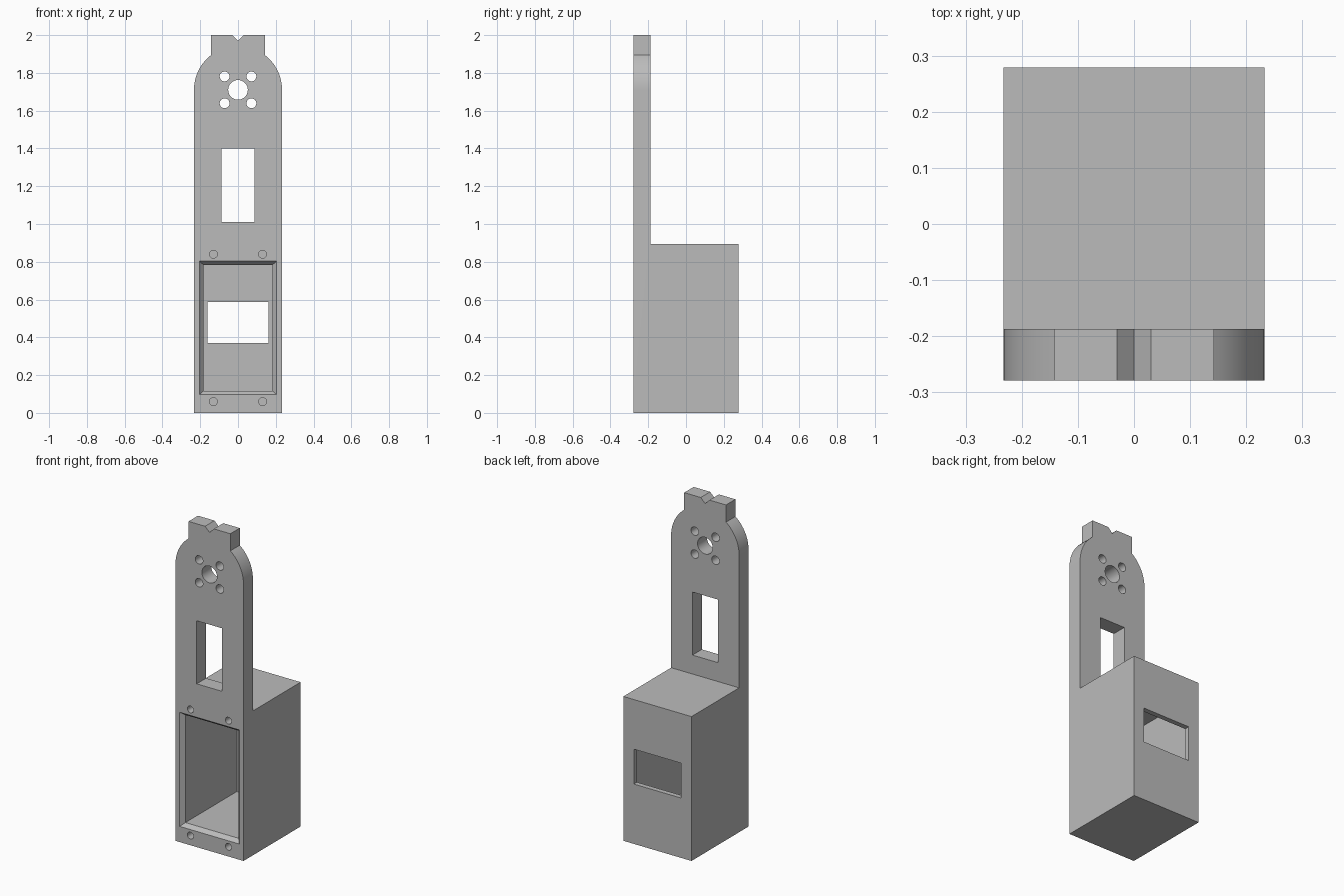
import bpy, bmesh
from math import sin, cos, acos, pi

cube = bpy.data.objects.get("Cube")
if cube:
    bpy.data.objects.remove(cube, do_unlink=True)

W, FRONT, BACK = 0.233, -0.279, 0.279   # half width, front and back planes
PLATE_BACK, BOX_TOP = -0.187, 0.893
HUB_Z = 1.71

grey = bpy.data.materials.new("plain grey")
grey.use_nodes = True
GREY = (0.5, 0.5, 0.5, 1)
grey.diffuse_color = GREY
grey.node_tree.nodes["Principled BSDF"].inputs["Base Color"].default_value = GREY


def loft(name, sections):
    """Solid through matching (y, [(x, z), ...]) sections, capped at both ends."""
    bm = bmesh.new()
    rings = [[bm.verts.new((x, y, z)) for x, z in pts] for y, pts in sections]
    for a, b in zip(rings, rings[1:]):
        n = len(a)
        for i in range(n):
            j = (i + 1) % n
            bm.faces.new((a[i], a[j], b[j], b[i]))
    bm.faces.new(rings[0])
    bm.faces.new(rings[-1])
    bmesh.ops.recalc_face_normals(bm, faces=bm.faces)
    mesh = bpy.data.meshes.new(name)
    bm.to_mesh(mesh)
    bm.free()
    mesh.materials.append(grey)
    obj = bpy.data.objects.new(name, mesh)
    bpy.context.collection.objects.link(obj)
    return obj


def rect(half, z0, z1):
    return [(-half, z0), (half, z0), (half, z1), (-half, z1)]


def prism(name, pts, y0, y1):
    return loft(name, [(y0, pts), (y1, pts)])


def hole(name, x, z, r, y1, n=32):
    pts = [(x + r * cos(2 * pi * i / n), z + r * sin(2 * pi * i / n)) for i in range(n)]
    return prism(name, pts, FRONT - 0.1, y1)


# Front outline: straight sides, round shoulders, notched tab on top
tab = 0.143
sweep = acos(tab / W)
right = [(W, 0)]
right += [(W * cos(sweep * i / 16), HUB_Z + W * sin(sweep * i / 16)) for i in range(17)]
right += [(tab, 2), (0.03, 2)]
outline = right + [(0, 1.97)] + [(-x, z) for x, z in reversed(right)]
body = prism("bracket_body", outline, FRONT, BACK)

# Upper part reduced to a thin plate
cutters = [prism("plate_cutter", rect(0.5, BOX_TOP, 2.5), PLATE_BACK, 1)]

# Hub holes and slot through the plate
cutters.append(hole("hub_cutter", 0, HUB_Z, 0.052, 0))
for sx in (-1, 1):
    for sz in (-1, 1):
        cutters.append(hole("bolt_cutter", sx * 0.071, HUB_Z + sz * 0.071, 0.026, 0))
cutters.append(prism("slot_cutter", rect(0.087, 1.01, 1.4), -0.5, 0))

# Hollow box with a chamfered mouth and a window in the back wall
mouth, inner = rect(0.204, 0.097, 0.803), rect(0.182, 0.117, 0.783)
cutters.append(loft("cavity_cutter", [(FRONT - 0.02, mouth), (FRONT, mouth),
                                      (FRONT + 0.025, inner), (0.248, inner)]))
cutters.append(prism("window_cutter", rect(0.162, 0.37, 0.586), 0.1, 0.5))

# Blind screw holes above and below the mouth
for sx in (-1, 1):
    for z in (0.06, 0.84):
        cutters.append(hole("screw_cutter", sx * 0.13, z, 0.021, FRONT + 0.12))

for cutter in cutters:
    cutter.hide_render = True
    mod = body.modifiers.new(cutter.name, "BOOLEAN")
    mod.operation, mod.solver, mod.object = "DIFFERENCE", "EXACT", cutter

# Bake the cuts and drop the cutters
graph = bpy.context.evaluated_depsgraph_get()
result = bpy.data.meshes.new_from_object(body.evaluated_get(graph))
body.modifiers.clear()
body.data = result
for cutter in cutters:
    bpy.data.objects.remove(cutter, do_unlink=True)

bpy.ops.object.select_all(action="DESELECT")
body.select_set(True)
bpy.context.view_layer.objects.active = body
bpy.ops.object.shade_smooth_by_angle(angle=pi / 6)
